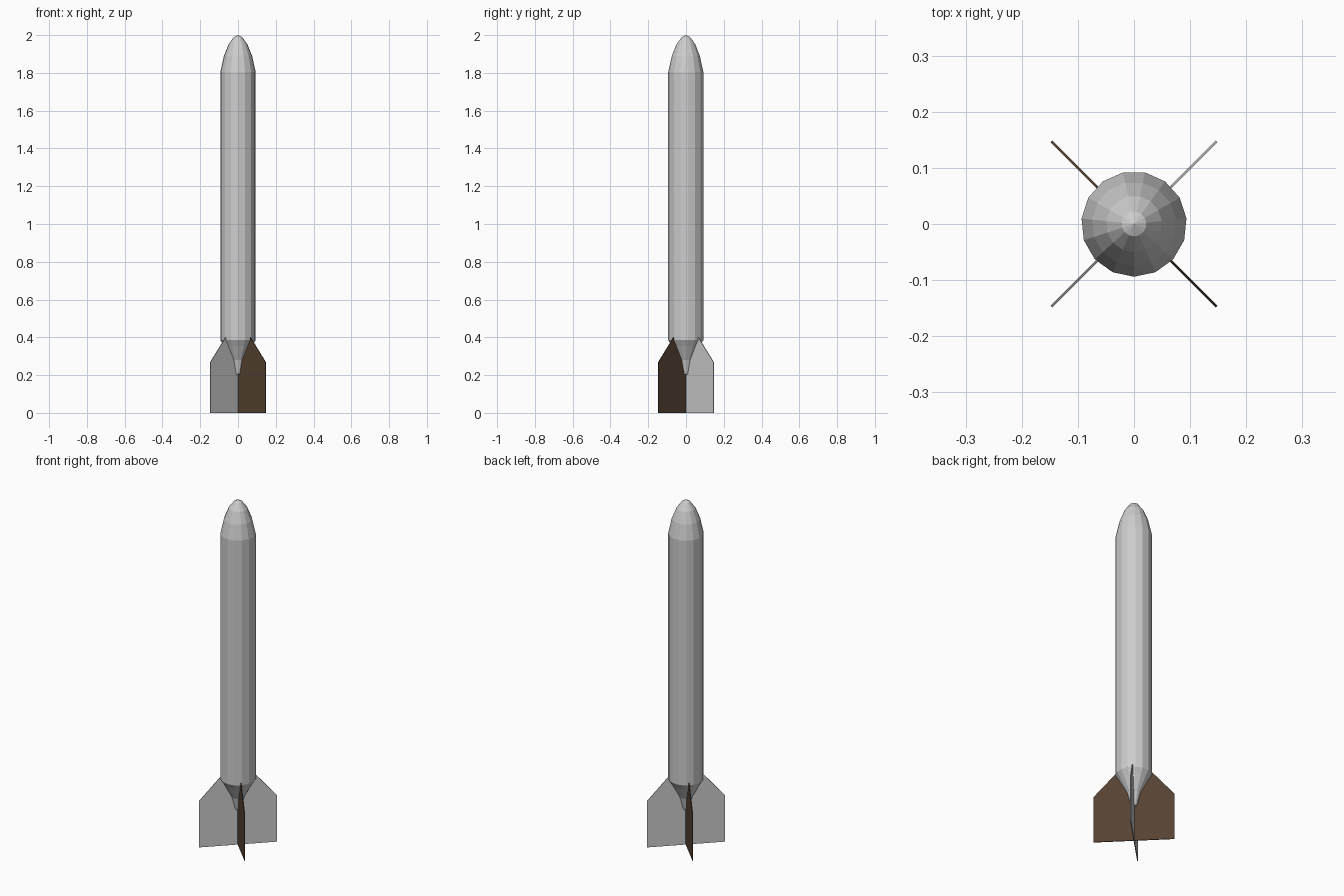
import bpy, bmesh, math
from mathutils import Matrix

if "Cube" in bpy.data.objects:
    bpy.data.objects.remove(bpy.data.objects["Cube"])

SIDES = 15


def material(name, srgb):
    m = bpy.data.materials.new(name)
    m.diffuse_color = [((c / 255 + 0.055) / 1.055) ** 2.4 for c in srgb] + [1]
    m.use_nodes = True
    m.node_tree.nodes["Principled BSDF"].inputs["Base Color"].default_value = m.diffuse_color
    return m


def finish(name, bm, mat):
    bmesh.ops.recalc_face_normals(bm, faces=bm.faces)
    mesh = bpy.data.meshes.new(name)
    bm.to_mesh(mesh)
    bm.free()
    mesh.materials.append(mat)
    obj = bpy.data.objects.new(name, mesh)
    bpy.context.collection.objects.link(obj)
    return obj


def lathe(name, profile, mat):
    """Flat-faced turned part; profile is (radius, height), radius 0 makes a tip."""
    bm = bmesh.new()
    rings = []
    for r, z in profile:
        count = SIDES if r > 0 else 1
        ring = []
        for i in range(count):
            a = -math.pi / 2 + math.tau * i / SIDES
            ring.append(bm.verts.new((r * math.cos(a), r * math.sin(a), z)))
        rings.append(ring)
    for lo, hi in zip(rings, rings[1:]):
        for i in range(SIDES):
            j = (i + 1) % SIDES
            corners = [lo[i % len(lo)], lo[j % len(lo)], hi[j % len(hi)], hi[i % len(hi)]]
            bm.faces.new(list(dict.fromkeys(corners)))
    return finish(name, bm, mat)


def fin_pair(name, angle, mat, thick=0.004):
    """One plate across the axis forming two opposite fins."""
    half = [(0.208, 0), (0.208, 0.268), (0.095, 0.398)]
    outline = half + [(-x, z) for x, z in reversed(half)]
    bm = bmesh.new()
    face = bm.faces.new([bm.verts.new((x, -thick / 2, z)) for x, z in outline])
    out = bmesh.ops.extrude_face_region(bm, geom=[face])
    verts = [v for v in out["geom"] if isinstance(v, bmesh.types.BMVert)]
    bmesh.ops.translate(bm, verts=verts, vec=(0, thick, 0))
    bmesh.ops.rotate(bm, verts=bm.verts, cent=(0, 0, 0),
                     matrix=Matrix.Rotation(angle, 3, "Z"))
    return finish(name, bm, mat)


grey = material("light grey", (205, 205, 205))
brown = material("dark brown", (85, 66, 50))

# Body, nose and tapered tail
lathe("body_tube", [(0.094, 0.385), (0.094, 1.805)], grey)
lathe("nose_cone", [(0.094, 1.805), (0.075, 1.89), (0.05, 1.952), (0.022, 1.99), (0, 2.0)], grey)
lathe("tail_cone", [(0, 0.2), (0.015, 0.205), (0.034, 0.28), (0.075, 0.355), (0.094, 0.385)], grey)

# Crossed tail fins
fin_pair("grey_fins", math.pi / 4, grey)
fin_pair("brown_fins", -math.pi / 4, brown)
